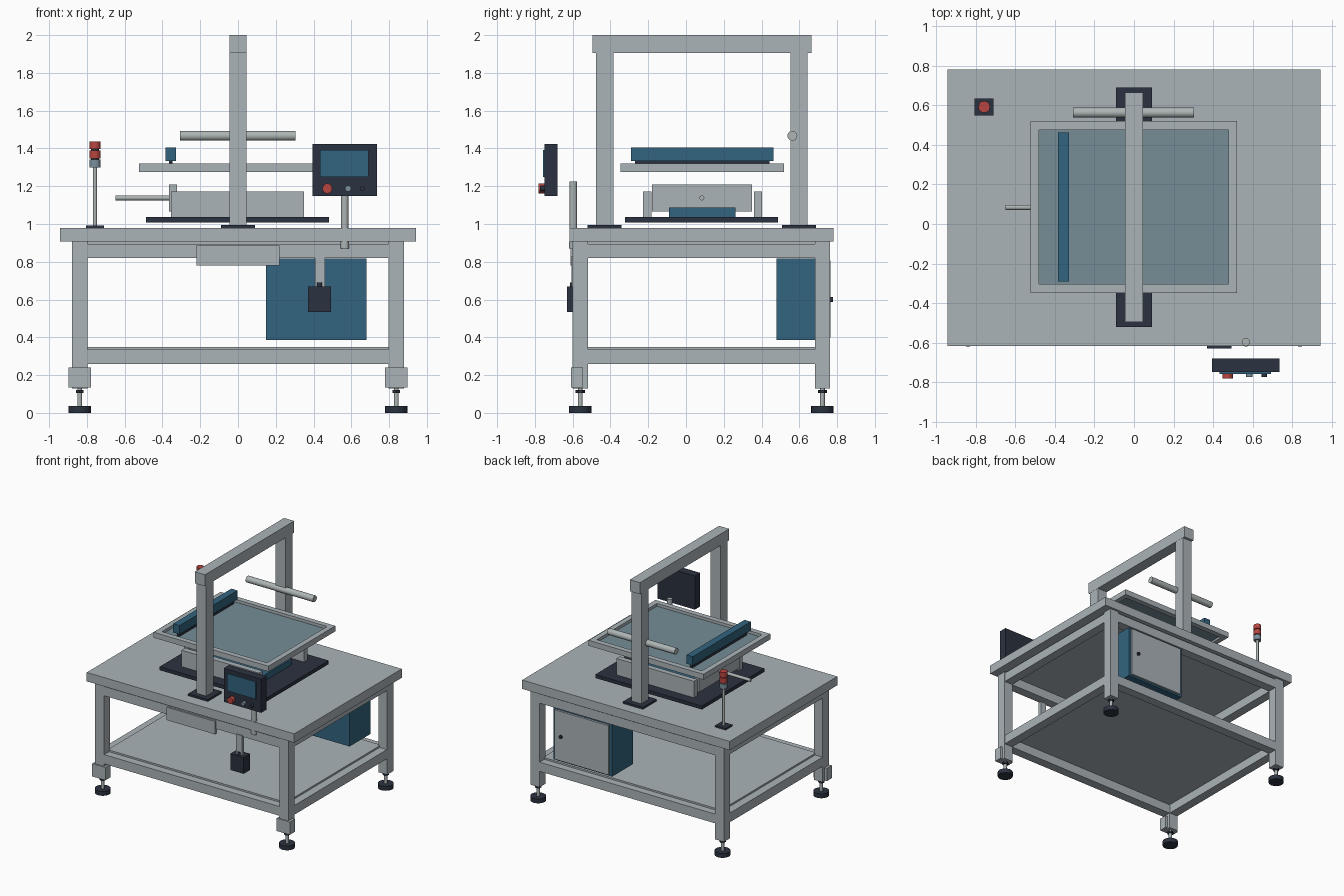
import bpy, bmesh, math
from mathutils import Matrix, Vector

if "Cube" in bpy.data.objects:
    bpy.data.objects.remove(bpy.data.objects["Cube"])


def mat(name, r, g, b):
    m = bpy.data.materials.new(name)
    m.diffuse_color = (r, g, b, 1)
    m.use_nodes = True
    m.node_tree.nodes["Principled BSDF"].inputs["Base Color"].default_value = m.diffuse_color
    return m


GREY = mat("painted_grey", 0.41, 0.455, 0.485)
STEEL = mat("steel", 0.42, 0.46, 0.46)
BLUE = mat("machine_blue", 0.032, 0.127, 0.212)
DARK = mat("dark_slate", 0.024, 0.032, 0.05)
RED = mat("signal_red", 0.48, 0.06, 0.05)
MESH = mat("mesh_blue_grey", 0.18, 0.27, 0.31)
LAMP = mat("lamp_blue_grey", 0.2, 0.28, 0.34)


def finish(bm, name, m):
    bmesh.ops.recalc_face_normals(bm, faces=bm.faces)
    me = bpy.data.meshes.new(name)
    bm.to_mesh(me)
    bm.free()
    me.materials.append(m)
    ob = bpy.data.objects.new(name, me)
    bpy.context.collection.objects.link(ob)
    return ob


def box(name, x, y, z, m):
    """Box from (min, max) ranges."""
    bm = bmesh.new()
    bmesh.ops.create_cube(bm, size=1)
    for v in bm.verts:
        v.co = Vector([(r[0] + r[1]) / 2 + c * (r[1] - r[0])
                       for c, r in zip(v.co, (x, y, z))])
    return finish(bm, name, m)


def rod(name, a, b, r, m, sides=24):
    """Cylinder from point a to point b."""
    a, b = Vector(a), Vector(b)
    bm = bmesh.new()
    bmesh.ops.create_cone(bm, cap_ends=True, segments=sides, radius1=r, radius2=r,
                          depth=(b - a).length)
    rot = (b - a).to_track_quat('Z', 'Y').to_matrix().to_4x4()
    bm.transform(Matrix.Translation((a + b) / 2) @ rot)
    ob = finish(bm, name, m)
    for p in ob.data.polygons:
        p.use_smooth = len(p.vertices) == 4
    for e in ob.data.edges:
        va, vb = [ob.data.vertices[i].co for i in e.vertices]
        e.use_edge_sharp = (va - vb).length < r
    return ob


def picture_frame(name, x, y, z, w, m):
    """Mitred rectangular frame swept from four corner sections."""
    bm = bmesh.new()
    rings = []
    for cx, cy, sx, sy in ((x[0], y[0], 1, 1), (x[1], y[0], -1, 1),
                           (x[1], y[1], -1, -1), (x[0], y[1], 1, -1)):
        rings.append([bm.verts.new((cx + sx * d, cy + sy * d, h))
                      for d, h in ((0, z[0]), (0, z[1]), (w, z[1]), (w, z[0]))])
    for i in range(4):
        p, q = rings[i], rings[(i + 1) % 4]
        for k in range(4):
            n = (k + 1) % 4
            bm.faces.new((p[k], q[k], q[n], p[n]))
    return finish(bm, name, m)


# Table top
box("table_top", (-0.943, 0.943), (-0.617, 0.78), (0.907, 0.98), GREY)
box("under_top_panel", (-0.8, 0.8), (-0.53, 0.69), (0.895, 0.908), GREY)

# Legs with levelling feet
LX, HALF = 0.838, 0.04
FY, BY = -0.56, 0.722
for sx, side in ((-1, "left"), (1, "right")):
    for cy, end in ((FY, "front"), (BY, "back")):
        cx, tag = sx * LX, f"{end}_{side}"
        box(f"leg_{tag}", (cx - HALF, cx + HALF), (cy - HALF, cy + HALF), (0.13, 0.907), GREY)
        rod(f"foot_pad_{tag}", (cx, cy, 0), (cx, cy, 0.036), 0.059, DARK)
        rod(f"foot_stem_{tag}", (cx, cy, 0.03), (cx, cy, 0.135), 0.013, STEEL, 16)
        rod(f"foot_nut_{tag}", (cx, cy, 0.105), (cx, cy, 0.12), 0.024, DARK, 6)
    box(f"foot_bracket_{side}", (sx * LX - 0.06, sx * LX + 0.06),
        (-0.61, -0.545), (0.135, 0.24), GREY)

# Upper and lower rails
for z, level in (((0.82, 0.895), "upper"), ((0.26, 0.336), "lower")):
    for cy, end in ((FY, "front"), (BY, "back")):
        box(f"{level}_rail_{end}", (-0.8, 0.8), (cy - 0.038, cy + 0.038), z, GREY)
    for sx, side in ((-1, "left"), (1, "right")):
        box(f"{level}_rail_{side}", (sx * LX - 0.038, sx * LX + 0.038),
            (FY + HALF, BY - HALF), z, GREY)
box("lower_shelf", (-0.81, 0.81), (-0.535, 0.7), (0.334, 0.35), GREY)

# Control cabinet with rear door
box("cabinet", (0.147, 0.68), (0.478, 0.748), (0.387, 0.817), BLUE)
box("cabinet_door", (0.17, 0.66), (0.746, 0.765), (0.4, 0.806), GREY)
rod("door_knob", (0.6, 0.76, 0.6), (0.6, 0.778, 0.6), 0.014, DARK, 16)

# Front panel and hanging switch box
box("front_panel", (-0.22, 0.22), (-0.612, -0.59), (0.78, 0.886), GREY)
box("switch_hanger", (0.407, 0.46), (-0.605, -0.58), (0.66, 0.83), GREY)
box("switch_box", (0.37, 0.492), (-0.629, -0.545), (0.535, 0.668), DARK)
rod("switch_gland", (0.432, -0.6, 0.66), (0.432, -0.6, 0.69), 0.015, DARK, 16)

# Control display on its post
rod("display_post", (0.565, -0.596, 0.88), (0.565, -0.596, 1.225), 0.02, STEEL)
rod("post_collar", (0.565, -0.596, 0.87), (0.565, -0.596, 0.907), 0.023, STEEL)
box("display_case", (0.395, 0.735), (-0.749, -0.68), (1.147, 1.423), DARK)
box("display_screen", (0.433, 0.692), (-0.758, -0.749), (1.25, 1.392), BLUE)
for x, r, depth, m, name in ((0.473, 0.026, 0.031, RED, "stop_button"),
                             (0.583, 0.016, 0.024, LAMP, "start_button"),
                             (0.658, 0.013, 0.024, DARK, "mode_button")):
    rod(name, (x, -0.745, 1.188), (x, -0.749 - depth, 1.188), r, m)

# Overhead gantry
for y0, y1, end in ((-0.477, -0.384, "front"), (0.553, 0.644, "back")):
    box(f"gantry_post_{end}", (-0.045, 0.045), (y0, y1), (0.985, 1.906), GREY)
    c = (y0 + y1) / 2
    box(f"gantry_base_{end}", (-0.09, 0.09), (c - 0.09, c + 0.09), (0.978, 0.996), DARK)
box("gantry_beam", (-0.046, 0.046), (-0.494, 0.664), (1.905, 2.0), GREY)
rod("cross_bar", (-0.307, 0.563, 1.467), (0.304, 0.563, 1.467), 0.026, STEEL, 32)

# Print bed: base plate, side supports, end plate and push rod
box("bed_plate", (-0.486, 0.483), (-0.322, 0.488), (1.008, 1.037), DARK)
for y, end in (((-0.228, -0.182), "front"), ((0.36, 0.403), "back")):
    box(f"bed_support_{end}", (-0.355, 0.35), y, (1.037, 1.172), GREY)
box("bed_end_plate", (-0.365, -0.323), (-0.18, 0.35), (1.065, 1.21), GREY)
box("bed_slider", (-0.33, 0.3), (-0.09, 0.263), (1.037, 1.087), BLUE)
rod("push_rod", (-0.648, 0.084, 1.138), (-0.315, 0.084, 1.138), 0.013, STEEL, 20)

# Stretched screen and squeegee
picture_frame("screen_frame", (-0.523, 0.521), (-0.348, 0.52), (1.275, 1.32), 0.044, GREY)
box("screen_mesh", (-0.48, 0.478), (-0.306, 0.478), (1.291, 1.297), MESH)
box("squeegee_holder", (-0.385, -0.328), (-0.291, 0.463), (1.333, 1.405), BLUE)
box("squeegee_blade", (-0.365, -0.348), (-0.27, 0.442), (1.298, 1.335), DARK)

# Signal tower
TX, TY = -0.757, 0.592
box("tower_base", (TX - 0.048, TX + 0.048), (TY - 0.043, TY + 0.043), (0.979, 0.993), DARK)
rod("tower_pole", (TX, TY, 0.99), (TX, TY, 1.302), 0.011, STEEL, 16)
rod("tower_core", (TX, TY, 1.305), (TX, TY, 1.43), 0.022, DARK, 12)
for z, m, name in ((1.3, LAMP, "lamp_low"), (1.348, RED, "lamp_middle"), (1.396, RED, "lamp_top")):
    rod(name, (TX, TY, z), (TX, TY, z + 0.041), 0.03, m, 12)
